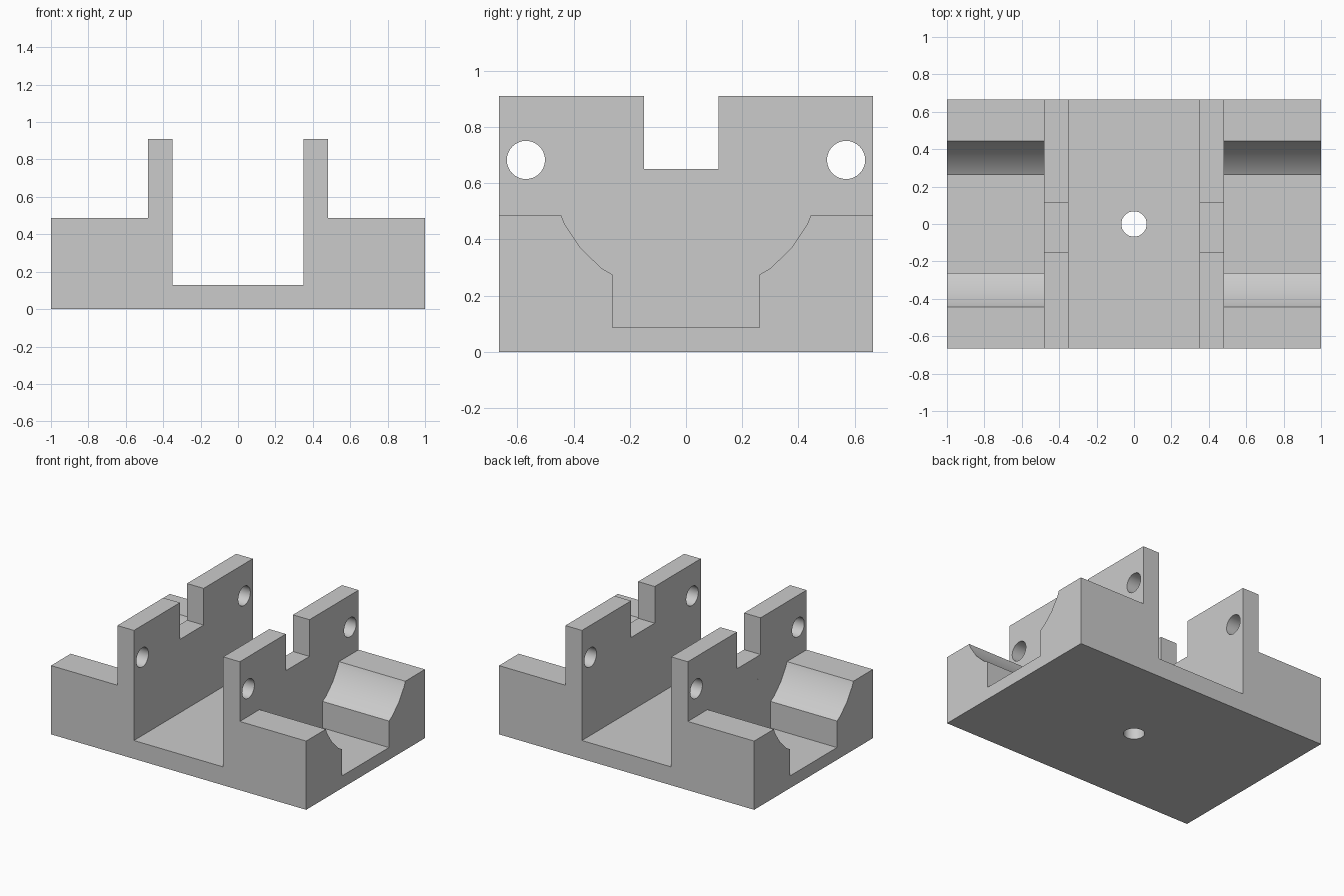
import bpy
import bmesh
from math import radians, sin, cos
from mathutils import Vector

cube = bpy.data.objects.get("Cube")
if cube:
    bpy.data.objects.remove(cube, do_unlink=True)

HALF_DEPTH = 0.665
WALL_IN, WALL_OUT, WALL_TOP = 0.35, 0.48, 0.91
SHOULDER, FLOOR = 0.487, 0.13
PIN_Y, PIN_Z, HOLE_R = 0.57, 0.683, 0.068

grey = bpy.data.materials.new("Light grey")
grey.use_nodes = True
colour = (0.6, 0.6, 0.6, 1)
grey.diffuse_color = colour
grey.node_tree.nodes["Principled BSDF"].inputs["Base Color"].default_value = colour


def prism(name, points, axis, start, end):
    """Extrude a 2D outline along an axis: x takes (y, z), y takes (x, z), z takes (x, y)."""
    i = "xyz".index(axis)

    def place(p, d):
        c = list(p)
        c.insert(i, d)
        return Vector(c)

    bm = bmesh.new()
    face = bm.faces.new([bm.verts.new(place(p, start)) for p in points])
    out = bmesh.ops.extrude_face_region(bm, geom=[face])
    verts = [g for g in out["geom"] if isinstance(g, bmesh.types.BMVert)]
    bmesh.ops.translate(bm, verts=verts, vec=place((0, 0), end - start))
    bmesh.ops.recalc_face_normals(bm, faces=bm.faces)
    mesh = bpy.data.meshes.new(name)
    bm.to_mesh(mesh)
    bm.free()
    mesh.materials.append(grey)
    obj = bpy.data.objects.new(name, mesh)
    bpy.context.collection.objects.link(obj)
    return obj


def mirrored(half):
    """Complete a right-half outline with its reflection."""
    return half + [(-a, b) for a, b in reversed(half)]


def circle(a, b, r, n=32):
    return [(a + r * cos(radians(360 * k / n)), b + r * sin(radians(360 * k / n)))
            for k in range(n)]


# Bracket body: stepped U section running front to back
section = mirrored([(1, 0), (1, SHOULDER), (WALL_OUT, SHOULDER), (WALL_OUT, WALL_TOP),
                    (WALL_IN, WALL_TOP), (WALL_IN, FLOOR)])
body = prism("bracket_body", section, "y", -HALF_DEPTH, HALF_DEPTH)

# Side pockets: square channel opening into a round clearance
arc = [(0.489 * cos(radians(a)), PIN_Z - 0.489 * sin(radians(a))) for a in (52, 40, 28)]
pocket = mirrored([(0.262, 0.087), (0.262, 0.275)] + arc
                  + [(0.445, SHOULDER), (0.445, 0.6)])
cutters = [prism("right_pocket_cutter", pocket, "x", -1.1, -WALL_OUT),
           prism("left_pocket_cutter", pocket, "x", WALL_OUT, 1.1)]

# Notch across both wall tops
notch = [(-0.15, 0.65), (0.115, 0.65), (0.115, 1), (-0.15, 1)]
cutters.append(prism("notch_cutter", notch, "x", -0.6, 0.6))

# Pin holes through both walls, and the floor hole
for name, y in (("front_pin_cutter", -PIN_Y), ("back_pin_cutter", PIN_Y)):
    cutters.append(prism(name, circle(y, PIN_Z, HOLE_R), "x", -0.6, 0.6))
cutters.append(prism("floor_hole_cutter", circle(0, 0, HOLE_R), "z", -0.1, 0.3))

bpy.ops.object.select_all(action="DESELECT")
body.select_set(True)
bpy.context.view_layer.objects.active = body
for cutter in cutters:
    cutter.hide_render = True
    mod = body.modifiers.new(cutter.name, "BOOLEAN")
    mod.operation = "DIFFERENCE"
    mod.solver = "EXACT"
    mod.object = cutter
    bpy.ops.object.modifier_apply(modifier=mod.name)
    bpy.data.objects.remove(cutter, do_unlink=True)

bpy.ops.object.shade_smooth_by_angle(angle=radians(25))
